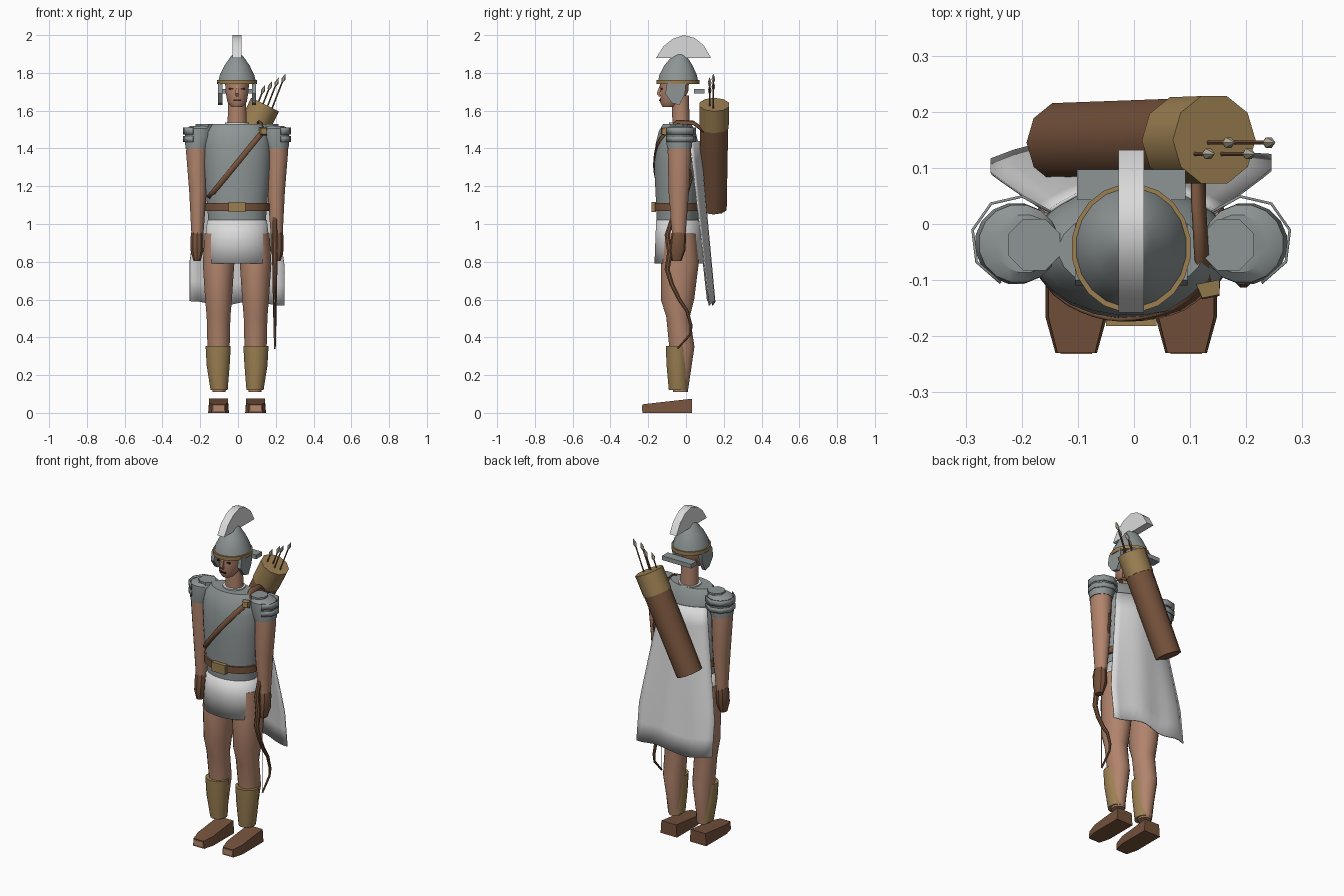
import bpy, bmesh, math
from mathutils import Vector

cube = bpy.data.objects.get("Cube")
if cube:
    bpy.data.objects.remove(cube, do_unlink=True)

CX = -0.005  # figure's middle line


def material(name, r, g, b):
    m = bpy.data.materials.new(name)
    m.diffuse_color = (r, g, b, 1)
    m.use_nodes = True
    bsdf = m.node_tree.nodes["Principled BSDF"]
    bsdf.inputs["Base Color"].default_value = (r, g, b, 1)
    bsdf.inputs["Roughness"].default_value = 0.8
    return m


STEEL = material("grey steel", 0.27, 0.3, 0.3)
WHITE = material("white cloth", 0.7, 0.7, 0.7)
SKIN = material("skin", 0.44, 0.23, 0.15)
BROWN = material("brown leather", 0.18, 0.085, 0.045)
GOLD = material("dull gold", 0.33, 0.215, 0.085)
BONE = material("pale bone", 0.52, 0.46, 0.36)
DARK = material("dark brown", 0.04, 0.02, 0.015)


def finish(name, bm, mat, angle=35, thick=0):
    bmesh.ops.recalc_face_normals(bm, faces=bm.faces)
    me = bpy.data.meshes.new(name)
    bm.to_mesh(me)
    bm.free()
    me.materials.append(mat)
    me.shade_smooth()
    me.set_sharp_from_angle(angle=math.radians(angle))
    ob = bpy.data.objects.new(name, me)
    bpy.context.collection.objects.link(ob)
    if thick:
        mod = ob.modifiers.new("thickness", "SOLIDIFY")
        mod.thickness = thick
        mod.offset = 0
    return ob


def skin_rings(name, rings, mat, closed=True, caps=True, angle=35, thick=0):
    """Bridge rows of points into a surface."""
    bm = bmesh.new()
    rows = [[bm.verts.new(p) for p in ring] for ring in rings]
    n = len(rows[0])
    for a, b in zip(rows, rows[1:]):
        for i in range(n if closed else n - 1):
            j = (i + 1) % n
            bm.faces.new((a[i], a[j], b[j], b[i]))
    if closed and caps:
        bm.faces.new(rows[0])
        bm.faces.new(rows[-1])
    return finish(name, bm, mat, angle, thick)


def loft(name, rings, mat, n=16, side=1, **kw):
    """Horizontal ellipses given as x, y, z, rx, ry."""
    out = []
    for x, y, z, rx, ry in rings:
        turns = [2 * math.pi * (i + 0.5) / n for i in range(n)]
        out.append([(CX + side * x + rx * math.cos(t), y + ry * math.sin(t), z) for t in turns])
    return skin_rings(name, out, mat, **kw)


def sweep(name, pts, radii, mat, n=8, ref=(0, 1, 0), angle=35):
    """Round tube along a path."""
    pts = [Vector(p) for p in pts]
    rings = []
    for i, p in enumerate(pts):
        t = (pts[min(i + 1, len(pts) - 1)] - pts[max(i - 1, 0)]).normalized()
        a = Vector(ref)
        a = (a - t * a.dot(t)).normalized()
        b = t.cross(a)
        turns = [2 * math.pi * (k + 0.5) / n for k in range(n)]
        rings.append([p + radii[i] * (a * math.cos(k) + b * math.sin(k)) for k in turns])
    return skin_rings(name, rings, mat, angle=angle)


def box(name, centre, size, mat):
    x, y, z = (s / 2 for s in size)
    c = Vector(centre)
    rings = [[c + Vector((sx * x, sy * y, h)) for sx, sy in ((-1, -1), (1, -1), (1, 1), (-1, 1))] for h in (-z, z)]
    return skin_rings(name, rings, mat)


def prism(name, outline, x_low, x_high, mat):
    """Side outline in y, z extruded across x."""
    return skin_rings(name, [[(x, y, z) for y, z in outline] for x in (x_low, x_high)], mat)


# Torso, collar, belt and skirt
TORSO = [(1.0, 0.152, 0.11), (1.1, 0.16, 0.112), (1.3, 0.178, 0.122),
         (1.42, 0.178, 0.116), (1.49, 0.165, 0.098), (1.53, 0.13, 0.075)]
loft("torso", [(0, -0.047, z, rx, ry) for z, rx, ry in TORSO], STEEL, n=24)
loft("collar", [(0, -0.03, z, 0.065, 0.06) for z in (1.52, 1.537)], WHITE)
loft("belt", [(0, -0.045, z, 0.172, 0.124) for z in (1.07, 1.11)], BROWN, n=24)
box("belt_buckle", (CX, -0.17, 1.09), (0.09, 0.024, 0.055), GOLD)
loft("skirt", [(0, -0.042, 1.02, 0.156, 0.114), (0, -0.038, 0.92, 0.168, 0.122),
               (0, -0.036, 0.79, 0.178, 0.129)], WHITE, n=24, caps=False, thick=0.006)

# Neck, head and face
loft("neck", [(0, -0.025, 1.48, 0.052, 0.047), (0, -0.03, 1.68, 0.048, 0.046)], SKIN)
loft("head", [(0, -0.09, 1.62, 0.03, 0.035), (0, -0.08, 1.645, 0.052, 0.058),
              (0, -0.062, 1.7, 0.062, 0.075), (0, -0.06, 1.78, 0.066, 0.08)], SKIN)
sweep("nose", [(CX, -0.133, 1.735), (CX, -0.147, 1.69), (CX, -0.137, 1.677)],
      [0.007, 0.012, 0.009], SKIN, n=4)
box("mouth", (CX, -0.139, 1.655), (0.04, 0.009, 0.007), DARK)
for s, side in ((1, "left"), (-1, "right")):
    box(side + "_eye", (CX + s * 0.03, -0.128, 1.716), (0.024, 0.009, 0.009), DARK)

# Helmet with rim, cheek guards, neck guard and crest
loft("helmet", [(0, -0.042, 1.745, 0.103, 0.11), (0, -0.042, 1.79, 0.092, 0.1),
                (0, -0.04, 1.84, 0.067, 0.075), (0, -0.035, 1.885, 0.035, 0.042),
                (0, -0.03, 1.915, 0.008, 0.01)], STEEL, n=20, angle=50)
loft("helmet_rim", [(0, -0.043, z, 0.107, 0.115) for z in (1.74, 1.762)], GOLD, n=20)
cheek = [(-0.1, 1.75), (0.0, 1.75), (-0.005, 1.69), (-0.035, 1.63), (-0.075, 1.64), (-0.11, 1.69)]
for s, side in ((1, "left"), (-1, "right")):
    prism(side + "_cheek_guard", cheek, CX + s * 0.078, CX + s * 0.1, STEEL)
box("neck_guard", (CX, 0.07, 1.703), (0.194, 0.055, 0.025), STEEL)
crest = [(-0.158, 1.88), (-0.12, 1.94), (-0.07, 1.98), (-0.01, 2.0), (0.045, 1.985), (0.095, 1.945), (0.132, 1.88)]
prism("crest", crest, CX - 0.023, CX + 0.023, WHITE)

# Limbs with their armour
for s, side in ((1, "left"), (-1, "right")):
    loft(side + "_leg", [(0.098, -0.035, 0.95, 0.075, 0.088), (0.098, -0.033, 0.79, 0.085, 0.102),
                         (0.098, -0.045, 0.6, 0.072, 0.09), (0.098, -0.042, 0.51, 0.064, 0.064),
                         (0.098, -0.022, 0.35, 0.06, 0.068), (0.095, -0.03, 0.11, 0.035, 0.04)], SKIN, side=s)
    loft(side + "_greave", [(0.1, -0.048, 0.355, 0.068, 0.06), (0.1, -0.046, 0.25, 0.062, 0.058),
                            (0.095, -0.04, 0.12, 0.046, 0.052)], GOLD, side=s)
    # Sandal tapers toward a low toe
    fx = CX + s * 0.098
    foot = [(0.032, 0.055, 0.075), (-0.165, 0.055, 0.053), (-0.23, 0.037, 0.045)]
    skin_rings(side + "_sandal", [[(fx - w, y, 0), (fx + w, y, 0), (fx + w * 0.9, y, h), (fx - w * 0.9, y, h)]
                                  for y, w, h in foot], BROWN, angle=20)
    box(side + "_toes", (fx, -0.229, 0.024), (0.056, 0.006, 0.03), SKIN)
    loft(side + "_arm", [(0.205, -0.035, 1.46, 0.06, 0.062), (0.213, -0.035, 1.38, 0.058, 0.063),
                         (0.207, -0.038, 1.17, 0.047, 0.055), (0.21, -0.038, 0.94, 0.032, 0.036)], SKIN, side=s)
    loft(side + "_glove", [(0.21, -0.038, 0.955, 0.034, 0.037), (0.212, -0.04, 0.925, 0.037, 0.04),
                           (0.212, -0.045, 0.86, 0.036, 0.042), (0.212, -0.05, 0.805, 0.02, 0.026)],
         BROWN, side=s, n=10)
    loft(side + "_sleeve", [(0.19, -0.035, 1.52, 0.055, 0.052), (0.2, -0.035, 1.505, 0.072, 0.07),
                            (0.205, -0.035, 1.46, 0.074, 0.073), (0.212, -0.035, 1.4, 0.062, 0.066)], STEEL, side=s)
    loft(side + "_shoulder_cap", [(0.173, -0.037, z, 0.05, 0.05) for z in (1.5, 1.53)], STEEL, side=s, n=8)
    # Open bands wrapped around the outer shoulder
    for k, (low, high) in enumerate(((1.435, 1.465), (1.475, 1.51))):
        turns = [math.radians(140 - 42 * i) for i in range(6)]
        skin_rings(f"{side}_shoulder_band_{k + 1}",
                   [[(CX + s * (0.205 + 0.08 * math.cos(t)), -0.03 + 0.08 * math.sin(t), z) for t in turns]
                    for z in (low, high)], STEEL, closed=False, thick=0.005)

# Cape hanging off the upper back
cape = []
for r in range(9):
    v = r / 8
    half = 0.15 + 0.1 * min(1, v * 1.35)
    row = []
    for c in range(13):
        u = c / 6 - 1
        y = 0.075 + 0.073 * v - (0.055 - 0.025 * v) * u * u + 0.006 * v * math.sin(7 * u)
        row.append((CX + half * u, y, 1.44 - 0.86 * v + 0.012 * v * math.sin(5 * u)))
    cape.append(row)
skin_rings("cape", cape, WHITE, closed=False, thick=0.006)


# Strap lying on the chest and over the left shoulder
def chest_y(x, z):
    for (z0, a0, b0), (z1, a1, b1) in zip(TORSO, TORSO[1:]):
        if z0 <= z <= z1:
            f = (z - z0) / (z1 - z0)
            rx, ry = a0 + f * (a1 - a0), b0 + f * (b1 - b0)
            return -0.047 - ry * math.sqrt(max(0, 1 - ((x - CX) / rx) ** 2))


strap = [(0.115, 0.1, 1.49), (0.115, 0.04, 1.535), (0.12, -0.05, 1.54)]
for i in range(13):
    f = i / 12
    x, z = 0.125 - 0.28 * f, 1.48 - 0.34 * f
    strap.append((x, chest_y(x, z) - 0.002, z))
edges = [[(x + k * 0.011, y, z - k * 0.009) for x, y, z in strap] for k in (-1, 1)]
skin_rings("chest_strap", edges, BROWN, closed=False, thick=0.007)
sweep("strap_buckle", [(0.132, -0.105, 1.49), (0.137, -0.13, 1.492)], [0.03, 0.022], GOLD, n=4, ref=(0, 0, 1))

# Quiver with collar and arrows
low, high = Vector((-0.125, 0.145, 1.083)), Vector((0.143, 0.15, 1.632))
mouth = low.lerp(high, 0.79)
sweep("quiver", [low, mouth], [0.074, 0.078], BROWN, n=10, angle=40)
sweep("quiver_collar", [mouth, high], [0.081, 0.082], GOLD, n=10, angle=40)
lean = Vector((0.36, 0, 0.93)).normalized()
for i in range(4):
    tip = Vector((0.143 + 0.036 * i, 0.145 if i % 2 else 0.125, 1.735 + 0.02 * i))
    neck = tip - lean * 0.045
    sweep(f"arrow_shaft_{i + 1}", [tip - lean * (0.16 + 0.02 * i), neck], [0.004, 0.004], BROWN, n=6)
    sweep(f"arrow_head_{i + 1}", [neck, neck + lean * 0.015, tip], [0.006, 0.011, 0.001], BONE, n=6)

# Recurved bow held in the left hand, its limbs mirrored about the grip
limb = [(-0.085, 0), (-0.1, 0.09), (-0.075, 0.17), (-0.035, 0.25), (0.005, 0.31),
        (0.028, 0.39), (0.022, 0.435), (-0.045, 0.51)]
path = [(0.195, y, 0.85 + h) for y, h in reversed(limb)] + [(0.195, y, 0.85 - h) for y, h in limb[1:]]
thickness = [0.016 - 0.011 * abs(i - 7) / 7 for i in range(len(path))]
sweep("bow", path, thickness, BROWN, ref=(1, 0, 0))
sweep("bow_string", [path[0], path[-1]], [0.0018, 0.0018], BONE, n=4)
